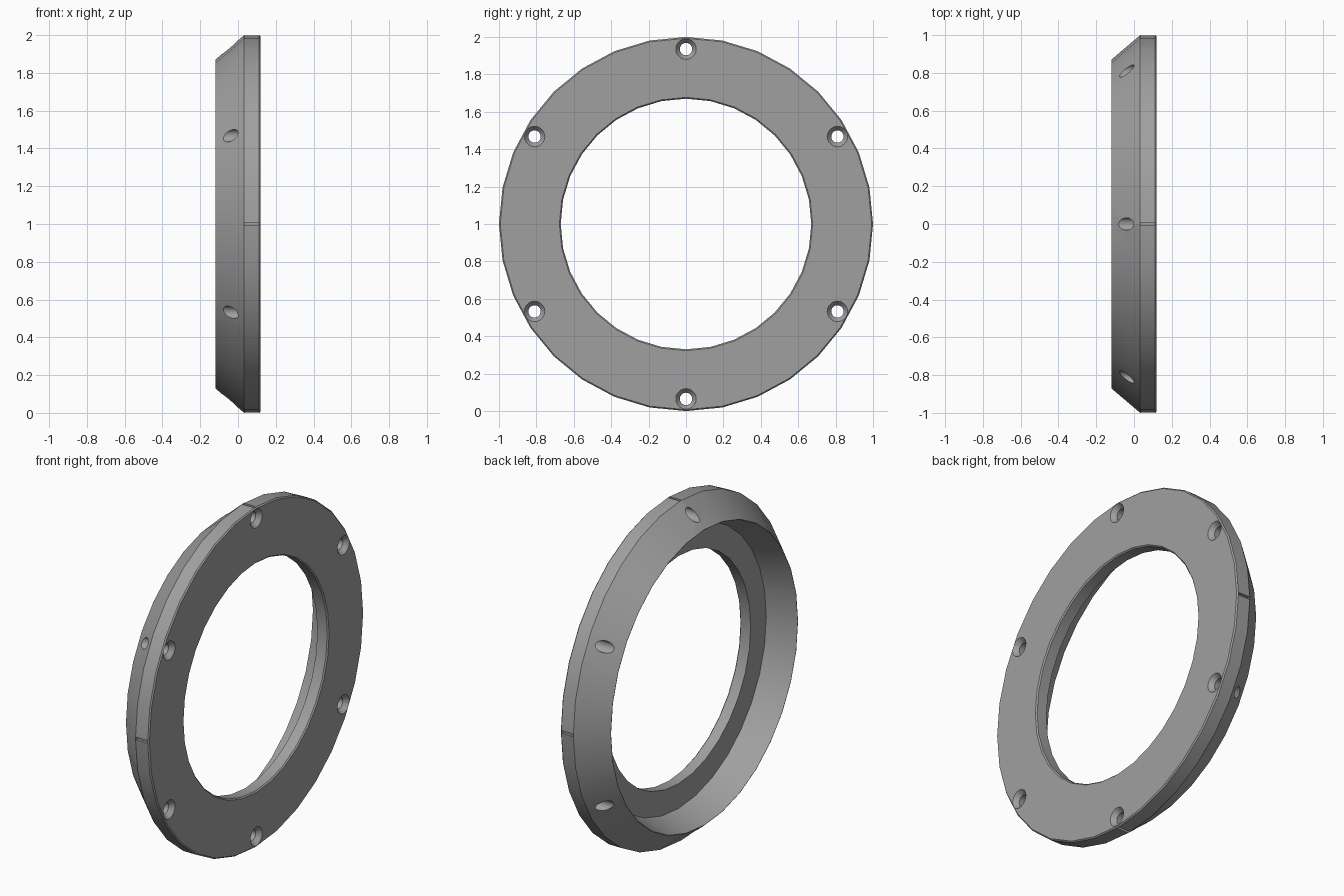
import bpy, bmesh, math

if "Cube" in bpy.data.objects:
    bpy.data.objects.remove(bpy.data.objects["Cube"])

CENTRE_Z = 1.0
SIDES = 32


def spin_profile(name, profile, sides, y=0.0, z=0.0):
    """Revolve a closed (x, radius) profile about an x-parallel axis."""
    bm = bmesh.new()
    rings = []
    for i in range(sides):
        a = 2 * math.pi * i / sides
        rings.append([bm.verts.new((x, y + r * math.cos(a), z + r * math.sin(a)))
                      for x, r in profile])
    n = len(profile)
    for i in range(sides):
        a, b = rings[i], rings[(i + 1) % sides]
        for j in range(n):
            k = (j + 1) % n
            bm.faces.new((a[j], a[k], b[k], b[j]))
    # merge axis points for solid cutters
    bmesh.ops.remove_doubles(bm, verts=bm.verts, dist=1e-5)
    bmesh.ops.dissolve_degenerate(bm, edges=bm.edges, dist=1e-6)
    bmesh.ops.recalc_face_normals(bm, faces=bm.faces)
    mesh = bpy.data.meshes.new(name)
    bm.to_mesh(mesh)
    bm.free()
    obj = bpy.data.objects.new(name, mesh)
    bpy.context.collection.objects.link(obj)
    return obj


def cut(target, cutter):
    cutter.hide_render = True
    mod = target.modifiers.new("cut", 'BOOLEAN')
    mod.operation = 'DIFFERENCE'
    mod.solver = 'EXACT'
    mod.object = cutter
    bpy.context.view_layer.objects.active = target
    bpy.ops.object.modifier_apply(modifier=mod.name)
    bpy.data.objects.remove(cutter)


# flange ring: bevelled outside, tapered recess behind a thin inner lip
ring = spin_profile("flange_ring", [
    (-0.12, 0.87), (0.033, 1.0), (0.112, 1.0), (0.119, 0.993),
    (0.119, 0.677), (0.112, 0.67), (0.048, 0.67), (0.048, 0.815),
    (-0.12, 0.868)], SIDES, z=CENTRE_Z)

# dark grey finish
grey = bpy.data.materials.new("dark_grey")
grey.diffuse_color = (0.35, 0.35, 0.35, 1)
grey.use_nodes = True
grey.node_tree.nodes["Principled BSDF"].inputs["Base Color"].default_value = grey.diffuse_color
ring.data.materials.append(grey)

# six countersunk screw holes
for i in range(6):
    a = math.radians(30 + 60 * i)
    hole = spin_profile("screw_hole_cutter", [
        (-0.2, 0.0), (-0.2, 0.033), (0.092, 0.033), (0.129, 0.063), (0.129, 0.0)],
        20, 0.935 * math.cos(a), CENTRE_Z + 0.935 * math.sin(a))
    hole.data.materials.append(grey)
    cut(ring, hole)

# four index notches on the rim
for i in range(4):
    a = math.radians(90 * i)
    bpy.ops.mesh.primitive_cube_add(
        size=1, location=(0.072, 1.009 * math.cos(a), CENTRE_Z + 1.009 * math.sin(a)),
        rotation=(a, 0, 0))
    notch = bpy.context.object
    notch.name = "notch_cutter"
    notch.scale = (0.076, 0.05, 0.016)
    notch.data.materials.append(grey)
    cut(ring, notch)

bpy.ops.object.select_all(action='DESELECT')
ring.select_set(True)
bpy.context.view_layer.objects.active = ring
bpy.ops.object.shade_smooth_by_angle(angle=math.radians(30))
